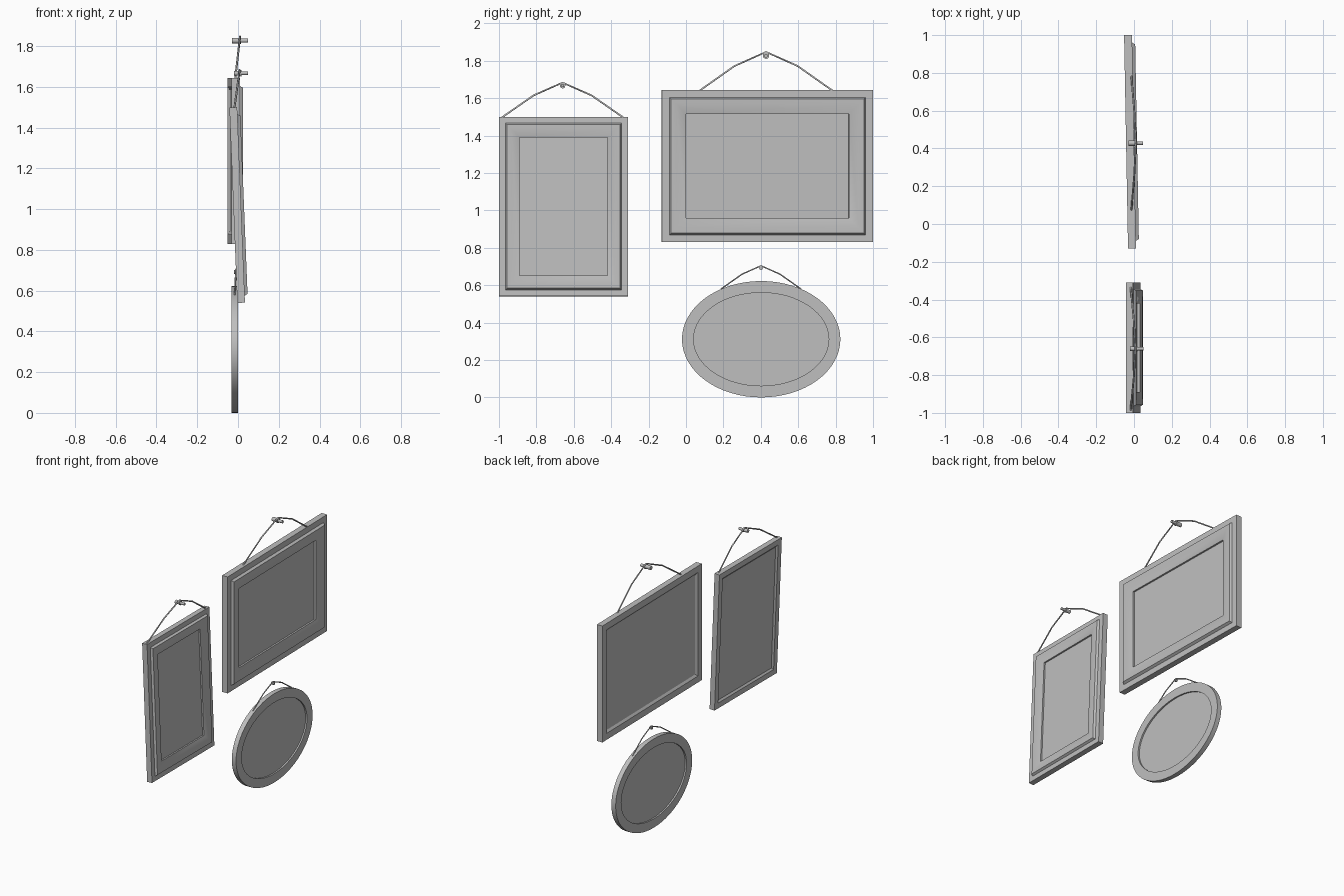
import bpy, bmesh, math
from mathutils import Vector

if "Cube" in bpy.data.objects:
    bpy.data.objects.remove(bpy.data.objects["Cube"], do_unlink=True)

grey = bpy.data.materials.new("plain grey")
grey.use_nodes = True
grey.diffuse_color = (0.52, 0.52, 0.52, 1)
grey.node_tree.nodes["Principled BSDF"].inputs["Base Color"].default_value = (0.52, 0.52, 0.52, 1)


def rectangle(half_y, half_z):
    return [(-half_y, -half_z), (half_y, -half_z), (half_y, half_z), (-half_y, half_z)]


def ellipse(half_y, half_z, count=64):
    angles = [math.tau * i / count for i in range(count)]
    return [(half_y * math.cos(a), half_z * math.sin(a)) for a in angles]


def frame(name, outline, size, center, profile, rotation=(0, 0, 0)):
    """Sweep (inset, depth) profile round an outline, closing both ends as panels."""
    bm = bmesh.new()
    rings = []
    for inset, depth in profile:
        points = outline(size[0] / 2 - inset, size[1] / 2 - inset)
        rings.append([bm.verts.new((depth, y, z)) for y, z in points])
    for a, b in zip(rings, rings[1:]):
        for i in range(len(a)):
            j = (i + 1) % len(a)
            bm.faces.new((a[i], a[j], b[j], b[i]))
    bm.faces.new(rings[0][::-1])
    bm.faces.new(rings[-1])
    bmesh.ops.recalc_face_normals(bm, faces=bm.faces)
    mesh = bpy.data.meshes.new(name)
    bm.to_mesh(mesh)
    bm.free()
    obj = bpy.data.objects.new(name, mesh)
    obj.location = center
    obj.rotation_euler = [math.radians(r) for r in rotation]
    finish(obj, link=True)


def finish(obj, link=False):
    if link:
        bpy.context.collection.objects.link(obj)
    obj.data.materials.append(grey)
    bpy.ops.object.select_all(action="DESELECT")
    obj.select_set(True)
    bpy.context.view_layer.objects.active = obj
    if obj.type == "MESH":
        bpy.ops.object.shade_smooth_by_angle(angle=math.radians(25))


def cord(name, points, radius):
    curve = bpy.data.curves.new(name, "CURVE")
    curve.dimensions = "3D"
    curve.bevel_depth = radius
    curve.bevel_resolution = 1
    curve.use_fill_caps = True
    spline = curve.splines.new("POLY")
    spline.points.add(len(points) - 1)
    for p, co in zip(spline.points, points):
        p.co = (*co, 1)
    finish(bpy.data.objects.new(name, curve), link=True)


def hanger(name, peak, drop, half_width, base_x, radius):
    """Cord over a nail: bowed slightly outwards on each side."""
    top = Vector(peak)
    side = [(1, 1), (0.47, 0.36)]
    left = [top + Vector(((base_x - top.x) * d, -half_width * w, -drop * d)) for w, d in side]
    right = [Vector((p.x, 2 * top.y - p.y, p.z)) for p in reversed(left)]
    cord(name, left + [top] + right, radius)


def nail(name, y, z, sections):
    """Horizontal pin made of (start x, end x, radius) sections."""
    for i, (x0, x1, radius) in enumerate(sections):
        bpy.ops.mesh.primitive_cylinder_add(vertices=16, radius=radius, depth=x1 - x0,
                                            location=((x0 + x1) / 2, y, z),
                                            rotation=(0, math.pi / 2, 0))
        obj = bpy.context.object
        obj.name = f"{name}_section_{i + 1}"
        finish(obj)


# Moulded frame profile, from the back panel round the rim to the front panel
moulding = [(0.11, -0.006), (0.06, -0.010), (0.045, -0.021), (0, -0.021), (0, 0.021),
            (0.04, 0.021), (0.05, 0.037), (0.078, 0.037), (0.13, 0.022), (0.13, 0.010)]
narrow = [(inset * 0.85, depth * 0.9) for inset, depth in moulding]

# Landscape and portrait picture frames, hanging slightly askew
frame("landscape_frame", rectangle, (1.13, 0.815), (-0.021, 0.435, 1.237), moulding, (0, 0, 1.06))
frame("portrait_frame", rectangle, (0.69, 0.96), (-0.004, -0.655, 1.02), narrow, (0, -2.3, 0))

# Oval frame with a shallow panel on each face
oval = [(0.062, -0.006), (0.062, -0.0165), (0, -0.0165), (0, 0.0165), (0.062, 0.0165), (0.062, 0.006)]
frame("oval_frame", ellipse, (0.847, 0.622), (-0.0165, 0.402, 0.311), oval)

# Hanging cords
hanger("landscape_cord", (0.010, 0.428, 1.847), 0.21, 0.36, -0.014, 0.005)
hanger("portrait_cord", (0.008, -0.66, 1.683), 0.19, 0.33, -0.018, 0.005)
hanger("oval_cord", (-0.010, 0.401, 0.704), 0.125, 0.215, -0.016, 0.004)

# Wall nails
nail("landscape_nail", 0.428, 1.827, [(-0.03, 0.008, 0.014), (0.008, 0.014, 0.017), (0.014, 0.048, 0.010)])
nail("portrait_nail", -0.66, 1.667, [(-0.02, 0.012, 0.012), (0.012, 0.018, 0.015), (0.018, 0.05, 0.009)])
nail("oval_nail", 0.401, 0.692, [(-0.019, -0.004, 0.010), (-0.004, 0.001, 0.007)])
